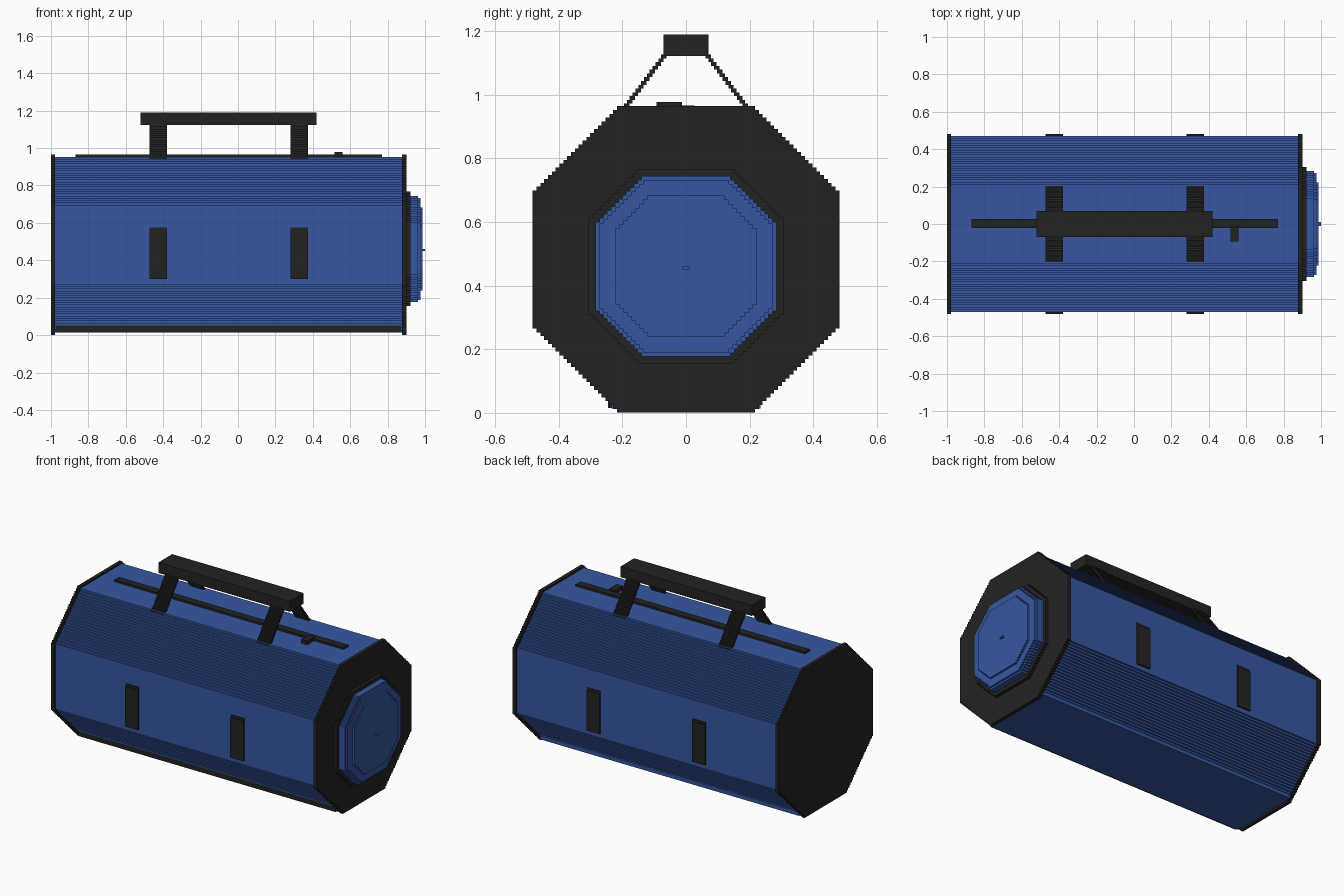
import bpy

if "Cube" in bpy.data.objects:
    bpy.data.objects.remove(bpy.data.objects["Cube"])


def material(name, rgb):
    m = bpy.data.materials.new(name)
    m.diffuse_color = (*rgb, 1.0)
    m.use_nodes = True
    m.node_tree.nodes["Principled BSDF"].inputs["Base Color"].default_value = m.diffuse_color
    return m


BLUE = material("blue fabric", (0.037, 0.095, 0.36))
BLACK = material("black trim", (0.0165, 0.0165, 0.0165))
STEP = 0.0123


def prism(name, outline, x0, x1, mat):
    """Extrude a closed (y, z) outline along x."""
    n = len(outline)
    verts = [(x, y, z) for x in (x0, x1) for y, z in outline]
    faces = [tuple(reversed(range(n))), tuple(range(n, 2 * n))]
    faces += [(i, (i + 1) % n, n + (i + 1) % n, n + i) for i in range(n)]
    mesh = bpy.data.meshes.new(name)
    mesh.from_pydata(verts, [], faces)
    mesh.materials.append(mat)
    obj = bpy.data.objects.new(name, mesh)
    bpy.context.collection.objects.link(obj)
    return obj


def box(name, x0, x1, y0, y1, z0, z1, mat):
    return prism(name, [(y0, z0), (y1, z0), (y1, z1), (y0, z1)], x0, x1, mat)


def stepped_octagon(radius, flat, cz):
    """Octagon outline whose diagonals are small stair steps."""
    n = max(1, round((radius - flat) / STEP))
    d = (radius - flat) / n
    q = [(radius, flat)]
    for i in range(n):
        q.append((radius - i * d, flat + (i + 1) * d))
        q.append((radius - (i + 1) * d, flat + (i + 1) * d))
    # drop the duplicated corner where the stair meets the flat side
    q = q[1:-1] + [(flat + d, radius)] if q[-2] != (flat + d, radius) else q[1:-1]
    q = [p for i, p in enumerate(q) if i == 0 or
         abs(p[0] - q[i - 1][0]) + abs(p[1] - q[i - 1][1]) > 1e-6]
    upper = q + [(-y, z) for y, z in reversed(q)]
    full = upper + [(-y, -z) for y, z in upper]
    return [(y, z + cz) for y, z in full]


# Main body with flat base
prism("bag_body", stepped_octagon(0.47, 0.20, 0.4835), -0.98, 0.88, BLUE)
box("base_panel", -0.975, 0.875, -0.235, 0.235, 0.0135, 0.036, BLUE)
box("front_base_strip", -0.97, 0.87, -0.246, -0.225, 0.015, 0.073, BLACK)

# End caps
for name, x0, x1 in (("left_end_cap", -1.0, -0.978), ("right_end_cap", 0.878, 0.902)):
    prism(name, stepped_octagon(0.482, 0.205, 0.4825), x0, x1, BLACK)

# Round end pocket, layered outward, with a small knob
PC = 0.461
prism("pocket_trim", stepped_octagon(0.306, 0.14, PC), 0.90, 0.923, BLACK)
prism("pocket_side", stepped_octagon(0.284, 0.128, PC), 0.92, 0.963, BLUE)
prism("pocket_shoulder", stepped_octagon(0.272, 0.122, PC), 0.96, 0.975, BLUE)
prism("pocket_face", stepped_octagon(0.222, 0.108, PC), 0.97, 0.987, BLUE)
box("pocket_knob", 0.98, 1.0, -0.011, 0.011, 0.45, 0.461, BLUE)

# Zip along the top with its pull
box("zip", -0.87, 0.77, -0.022, 0.027, 0.95, 0.966, BLACK)
box("zip_pull", 0.515, 0.56, -0.093, -0.012, 0.955, 0.978, BLACK)

# Grip and its straps, with fabric patches on both sides
box("handle_grip", -0.52, 0.42, -0.07, 0.07, 1.122, 1.19, BLACK)
N = 17
for tag, x0, x1 in (("left", -0.472, -0.379), ("right", 0.281, 0.375)):
    for side, s in (("front", -1), ("back", 1)):
        outer, inner = [], []
        for i in range(N):
            y = 0.078 + i * 0.144 / (N - 1)
            z0, z1 = 1.127 - i * 0.0119, 1.127 - (i + 1) * 0.0119
            outer += [(s * y, z0), (s * y, z1)]
            inner += [(s * (y - 0.017), z0), (s * (y - 0.017), z1)]
        outline = outer + inner[::-1]
        if s > 0:
            outline.reverse()
        prism(f"{side}_{tag}_strap", outline, x0, x1, BLACK)
        for part, d, top in (("patch", 0.481, 0.56), ("patch_edge", 0.475, 0.574)):
            ys = sorted((s * 0.465, s * d))
            box(f"{side}_{tag}_{part}", x0, x1, ys[0], ys[1], 0.30, top, BLACK)
